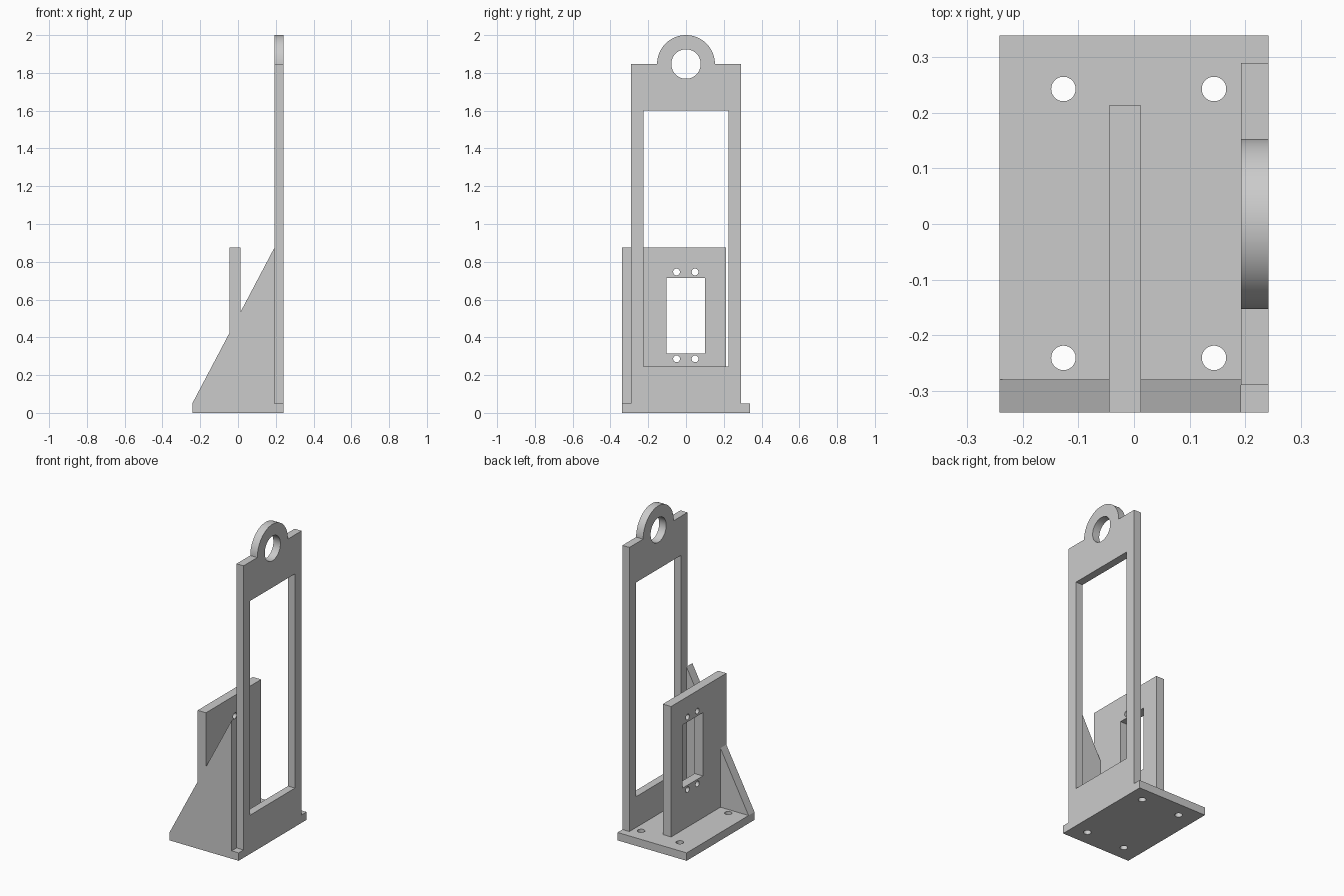
import bpy, bmesh
from math import cos, sin, pi
from mathutils import Matrix

cube = bpy.data.objects.get("Cube")
if cube:
    bpy.data.objects.remove(cube, do_unlink=True)

grey = bpy.data.materials.new("light_grey")
grey.use_nodes = True
grey.diffuse_color = (0.6, 0.6, 0.6, 1)
grey.node_tree.nodes["Principled BSDF"].inputs["Base Color"].default_value = (0.6, 0.6, 0.6, 1)

# Orientation of each profile plane: columns are the profile's two axes and its depth axis
PLANES = {
    "xy": Matrix(((1, 0, 0), (0, 1, 0), (0, 0, 1))),
    "yz": Matrix(((0, 0, 1), (1, 0, 0), (0, 1, 0))),
    "xz": Matrix(((1, 0, 0), (0, 0, -1), (0, 1, 0))),
}


def rect(a0, a1, b0, b1):
    return [(a0, b0), (a1, b0), (a1, b1), (a0, b1)]


def arc(a, b, r, sweep=2 * pi, steps=48):
    count = steps if sweep == 2 * pi else steps + 1
    return [(a + r * cos(sweep * i / steps), b + r * sin(sweep * i / steps)) for i in range(count)]


def plate(name, plane, lo, hi, outline, holes=()):
    """Extrude a flat outline with holes between two depths."""
    curve = bpy.data.curves.new(name, "CURVE")
    curve.dimensions = "2D"
    curve.fill_mode = "BOTH"
    curve.extrude = (hi - lo) / 2
    for loop in [outline, *holes]:
        spline = curve.splines.new("POLY")
        spline.points.add(len(loop) - 1)
        for point, (a, b) in zip(spline.points, loop):
            point.co = (a, b, 0, 1)
        spline.use_cyclic_u = True
    profile = bpy.data.objects.new(name + "_profile", curve)
    bpy.context.collection.objects.link(profile)
    bpy.context.view_layer.update()
    deps = bpy.context.evaluated_depsgraph_get()
    mesh = bpy.data.meshes.new_from_object(profile.evaluated_get(deps))
    bpy.data.objects.remove(profile, do_unlink=True)

    # Weld the caps to the walls and stand the plate in place
    bm = bmesh.new()
    bm.from_mesh(mesh)
    bmesh.ops.remove_doubles(bm, verts=bm.verts, dist=0.0001)
    depth = Matrix.Translation((0, 0, (lo + hi) / 2))
    bm.transform(PLANES[plane].to_4x4() @ depth)
    bmesh.ops.recalc_face_normals(bm, faces=bm.faces)
    bm.to_mesh(mesh)
    bm.free()
    mesh.materials.clear()
    mesh.materials.append(grey)
    obj = bpy.data.objects.new(name, mesh)
    bpy.context.collection.objects.link(obj)
    bpy.ops.object.select_all(action="DESELECT")
    obj.select_set(True)
    bpy.context.view_layer.objects.active = obj
    bpy.ops.object.shade_smooth_by_angle(angle=pi / 6)
    return obj


W, D, T = 0.242, 0.339, 0.05      # base half width, half depth, thickness
UPRIGHT = 0.193                   # inner face of the tall plate
TOP = 0.875                       # top of the short plate and gusset

# Base with four bolt holes
plate("base_plate", "xy", 0, T, rect(-W, W, -D, D),
      [arc(x, y, 0.022) for x in (-0.127, 0.144) for y in (-0.241, 0.243)])

# Tall plate with a long window and a rounded lifting eye
eye = 1.847
head = [(-0.29, T), (0.29, T), (0.29, eye), *arc(0, eye, 0.153, pi), (-0.29, eye)]
plate("tall_plate", "yz", UPRIGHT, W, head,
      [rect(-0.225, 0.224, 0.245, 1.6), arc(0, eye, 0.078)])

# Short plate with a window and four screw holes
plate("short_plate", "yz", -0.045, 0.013, rect(-D, 0.213, T, TOP),
      [rect(-0.104, 0.1, 0.315, 0.715)]
      + [arc(y, z, 0.018, steps=32) for y in (-0.05, 0.048) for z in (0.286, 0.746)])

# Sloping side gusset
plate("side_gusset", "xz", 0.28, D, [(-W, T), (UPRIGHT, T), (UPRIGHT, TOP)])
